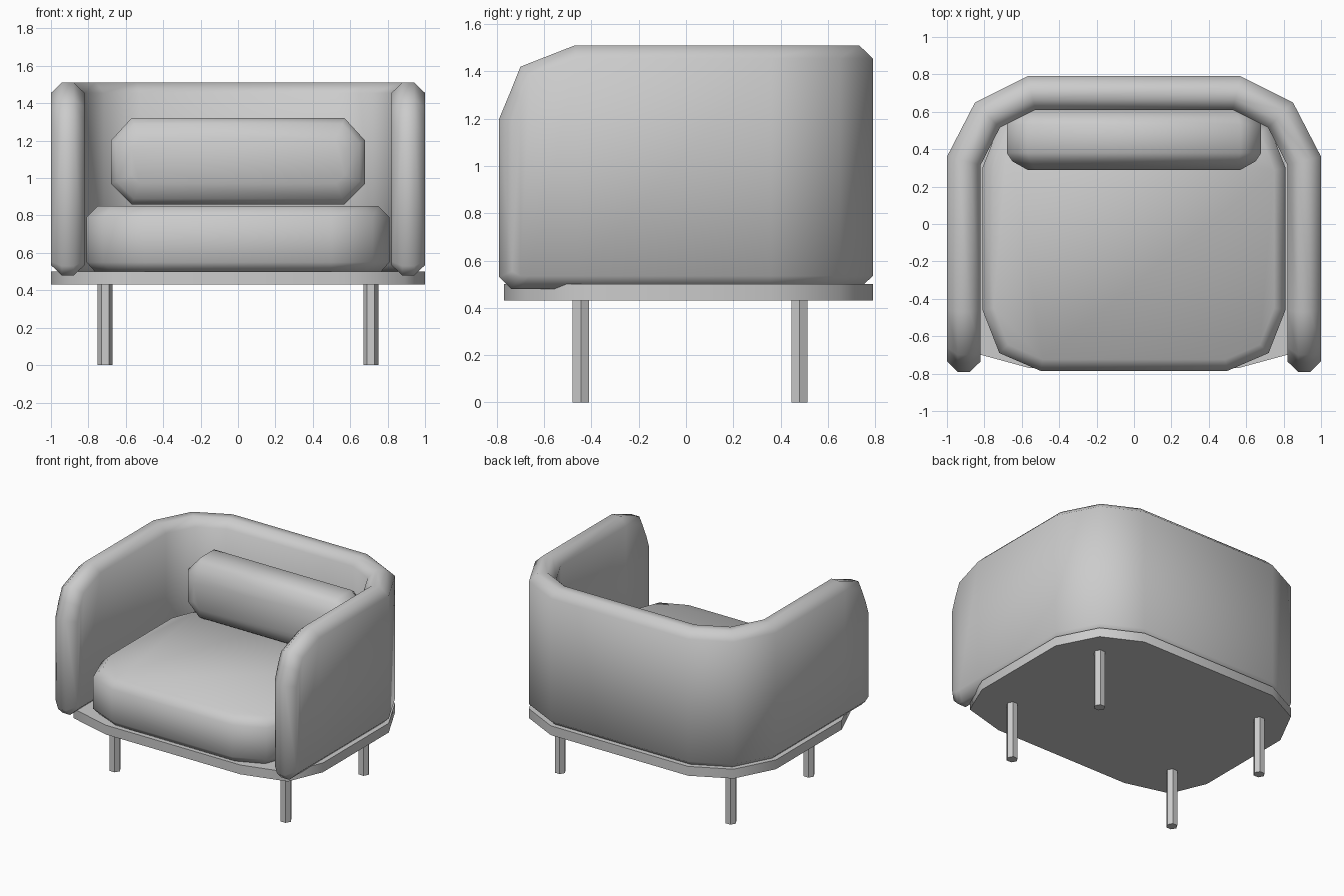
import bpy, bmesh, math
from mathutils import Vector

if "Cube" in bpy.data.objects:
    bpy.data.objects.remove(bpy.data.objects["Cube"])


def inset(pts, d):
    """Mitred inward offset of a counter-clockwise convex outline."""
    out = []
    n = len(pts)
    for i in range(n):
        a, b, c = (Vector(pts[k % n]) for k in (i - 1, i, i + 1))
        e1, e2 = (b - a).normalized(), (c - b).normalized()
        n1, n2 = Vector((-e1.y, e1.x)), Vector((-e2.y, e2.x))
        p = b + (n1 + n2) * (d / (1 + n1.dot(n2)))
        out.append((p.x, p.y))
    return out


def mirror_outline(half):
    """Half outline from front to back on +x, closed over the x = 0 plane."""
    return half + [(-x, y) for x, y in reversed(half)]


def loft(name, rings, caps=None, sharp=55):
    """Bridge closed rings of points; caps are index lists into the end rings."""
    bm = bmesh.new()
    vs = [[bm.verts.new(p) for p in r] for r in rings]
    n = len(rings[0])
    for a, b in zip(vs, vs[1:]):
        for i in range(n):
            j = (i + 1) % n
            bm.faces.new((a[i], a[j], b[j], b[i]))
    for ring in (vs[0], vs[-1]):
        for cap in caps or [range(n)]:
            bm.faces.new([ring[i] for i in cap])
    bmesh.ops.recalc_face_normals(bm, faces=bm.faces)
    me = bpy.data.meshes.new(name)
    bm.to_mesh(me)
    bm.free()
    me.polygons.foreach_set("use_smooth", [True] * len(me.polygons))
    me.set_sharp_from_angle(angle=math.radians(sharp))
    ob = bpy.data.objects.new(name, me)
    bpy.context.collection.objects.link(ob)
    return ob


# Wraparound shell: stations hold outer xy, inner xy, then
# (y shift, bottom, top) for the chamfered side edge
C = 0.055
BOT, TOP = 0.48, 1.51
stations = [  # outer, inner, full (bottom, top), side (y shift, bottom, top)
    ((1, -.79), (.82, -.79), (.53, 1.20), (.055, .555, 1.19)),
    ((1, -.74), (.82, -.74), (BOT, 1.32), (.04, .535, 1.29)),
    ((1, -.70), (.82, -.70), (BOT, 1.42), (.04, .535, 1.38)),
    ((1, -.47), (.82, -.47), (BOT, TOP), (.01, .535, TOP - C)),
]
for o, i in (((1, .36), (.82, .316)), ((.85, .65), (.717, .515)), ((.57, .79), (.527, .61))):
    stations.append((o, i, (BOT, TOP), (0, .535, TOP - C)))


def shell_ring(o, i, full, side, sx):
    o, i = Vector(o), Vector(i)
    dy, sb, st = side

    def at(t, z, shift=0):
        p = o.lerp(i, t)
        return (sx * p.x, p.y + shift, z)
    b, t = full
    return [at(0, sb, dy), at(0, st, dy), at(.32, t), at(.68, t),
            at(1, st, dy), at(1, sb, dy), at(.68, b), at(.32, b)]


rings = [shell_ring(*s, 1) for s in stations] + [shell_ring(*s, -1) for s in reversed(stations)]
loft("wraparound_shell", rings, caps=[(2, 3, 6, 7), (0, 1, 2, 7), (3, 4, 5, 6)])

# Base plate
base = mirror_outline([(.56, -.77), (.89, -.68), (1, -.42), (1, .36), (.85, .65), (.57, .79)])
loft("base_plate", [[(x, y, z) for x, y in base] for z in (.43, .50)])

# Seat cushion
seat = mirror_outline([(.50, -.785), (.72, -.69), (.81, -.46), (.81, .30), (.72, .53), (.50, .615)])
loft("seat_cushion", [[(x, y, z) for x, y in inset(seat, d)]
                      for z, d in ((.50, .045), (.55, 0), (.79, 0), (.85, .06))])

# Back cushion
pad = mirror_outline([(.57, .86), (.68, .97), (.68, 1.20), (.57, 1.32)])
loft("back_cushion", [[(x, y, z) for x, z in inset(pad, d)]
                      for y, d in ((.29, .11), (.335, .03), (.38, 0), (.53, 0), (.575, .03), (.62, .11))])

# Hexagonal legs
for fb, y in (("front", -.445), ("back", .48)):
    for lr, x in (("left", -.71), ("right", .71)):
        hexa = [(x + .04 * math.cos(k * math.pi / 3), y + .04 * math.sin(k * math.pi / 3)) for k in range(6)]
        loft(f"{fb}_{lr}_leg", [[(px, py, z) for px, py in hexa] for z in (0, .43)], sharp=30)
